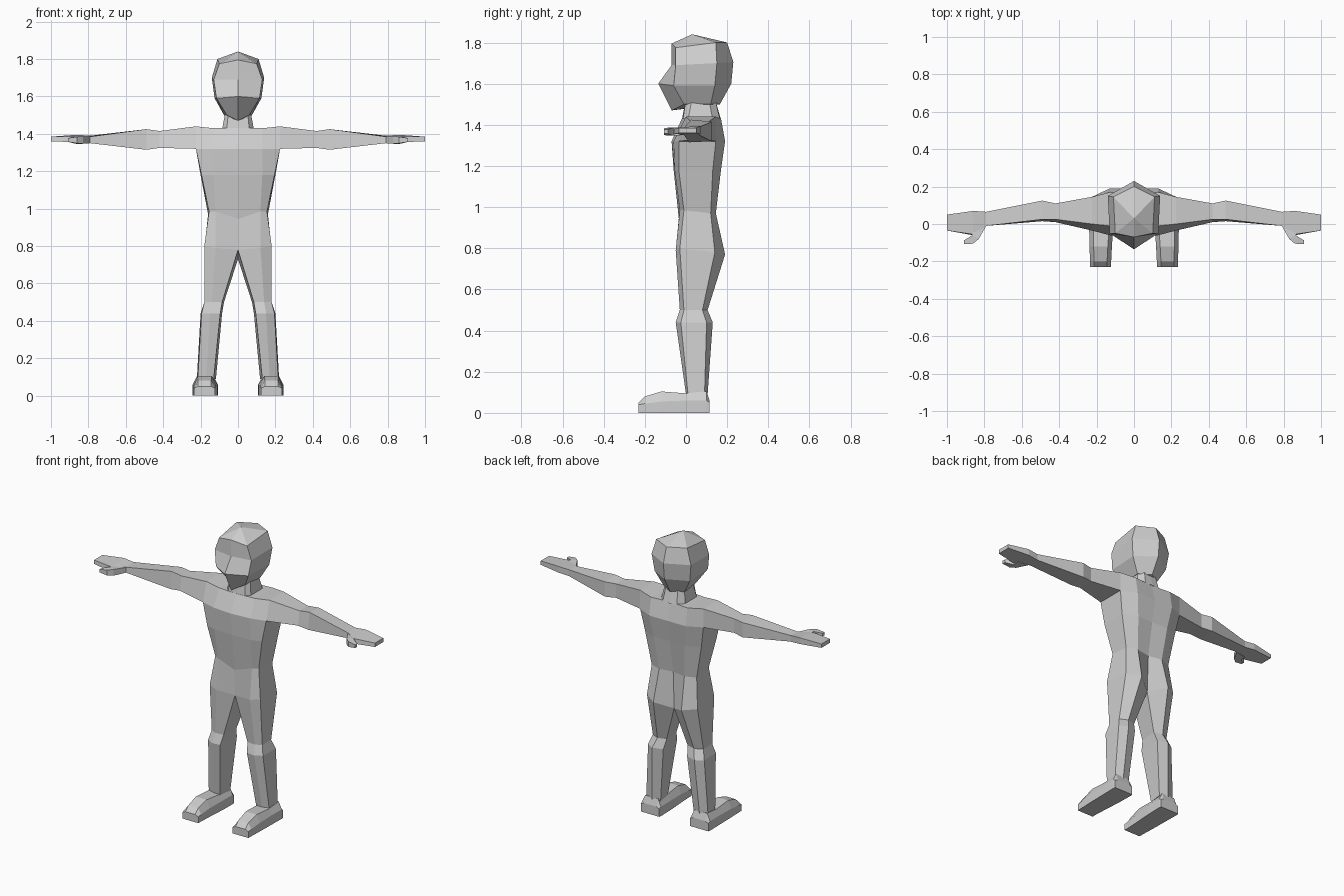
import bpy, bmesh

skin = bpy.data.materials.new("light_grey")
skin.diffuse_color = (0.62, 0.62, 0.62, 1)


def loft(bm, rings, closed=True, caps=(False, False), skip=()):
    """Bridge successive rings of points; skip drops the closing face of some spans."""
    vs = [[bm.verts.new(p) for p in r] for r in rings]
    n = len(rings[0])
    for i in range(len(vs) - 1):
        for j in range(n if closed else n - 1):
            if j == n - 1 and i in skip:
                continue
            k = (j + 1) % n
            bm.faces.new((vs[i][j], vs[i][k], vs[i + 1][k], vs[i + 1][j]))
    for use, ring in zip(caps, (vs[0], vs[-1])):
        if use:
            bm.faces.new(ring)
    return vs


def finish(name, bm):
    """Mirror across x, weld the seam and make a flat-shaded object."""
    dup = bmesh.ops.duplicate(bm, geom=bm.verts[:] + bm.edges[:] + bm.faces[:])
    for v in dup["geom"]:
        if isinstance(v, bmesh.types.BMVert):
            v.co.x *= -1
    bmesh.ops.remove_doubles(bm, verts=bm.verts[:], dist=0.0005)
    bmesh.ops.recalc_face_normals(bm, faces=bm.faces[:])
    me = bpy.data.meshes.new(name)
    bm.to_mesh(me)
    bm.free()
    me.materials.append(skin)
    ob = bpy.data.objects.new(name, me)
    bpy.context.collection.objects.link(ob)
    return ob


def level(z, pts):
    return [(x, y, z) for x, y in pts]


# Body: torso half, from chest to crotch
bm = bmesh.new()
hip = [(0, -.03, .78), (.12, -.05, .79), (.18, -.03, .80),
       (.18, .14, .78), (.10, .19, .77), (0, .12, .73)]
loft(bm, [
    level(1.32, [(0, -.07), (.13, -.06), (.225, -.035), (.225, .145), (.13, .19), (0, .19)]),
    level(1.18, [(0, -.06), (.13, -.055), (.195, -.035), (.20, .13), (.11, .17), (0, .165)]),
    [(0, -.035, .945), (.12, -.03, .985), (.155, -.01, .985),
     (.16, .12, .97), (.09, .145, .97), (0, .13, .97)],
    hip], closed=False)

# Legs
loft(bm, [
    hip,
    level(.50, [(.085, -.025), (.14, -.03), (.18, -.01), (.18, .08), (.13, .105), (.075, .09)]),
    level(.44, [(.095, -.045), (.15, -.05), (.195, -.025), (.20, .10), (.15, .13), (.085, .11)]),
    level(.09, [(.13, 0), (.17, 0), (.215, .01), (.22, .09), (.17, .105), (.118, .09)])],
    caps=(False, True))

# Shoulders, arms and hands: (x, front bottom, front top, back top, back bottom)
arm = [
    (0, (-.07, 1.32), (-.02, 1.43), (.16, 1.43), (.19, 1.32)),
    (.13, (-.06, 1.32), (-.01, 1.43), (.17, 1.43), (.19, 1.32)),
    (.225, (-.035, 1.32), (0, 1.44), (.145, 1.44), (.145, 1.32)),
    (.42, (.01, 1.325), (.025, 1.415), (.11, 1.415), (.11, 1.325)),
    (.49, (.015, 1.315), (.025, 1.425), (.125, 1.415), (.125, 1.32)),
    (.79, (-.01, 1.35), (-.01, 1.385), (.065, 1.39), (.065, 1.35)),
    (.86, (-.06, 1.355), (-.055, 1.385), (.07, 1.395), (.07, 1.355)),
    (1.0, (-.035, 1.36), (-.035, 1.385), (.05, 1.385), (.05, 1.36))]
loft(bm, [[(x, y, z) for y, z in pts] for x, *pts in arm],
     caps=(False, True), skip=(0, 1))
finish("body", bm)

# Thumbs: inner and outer edge points of each section
bm = bmesh.new()
thumb = [((.79, -.01), (.87, -.03), .017), ((.83, -.08), (.865, -.06), .02),
         ((.86, -.105), (.88, -.07), .017), ((.91, -.108), (.91, -.088), .01)]
loft(bm, [[(*a, 1.367 - h), (*a, 1.367 + h), (*b, 1.367 + h), (*b, 1.367 - h)]
          for a, b, h in thumb], caps=(True, True))
finish("thumbs", bm)

# Feet: (y, inner x, outer x, top height, side height)
bm = bmesh.new()
foot = [(-.23, .122, .235, .05, .04), (-.20, .122, .235, .08, .045),
        (-.12, .118, .238, .104, .055), (0, .11, .24, .095, .06),
        (.10, .108, .242, .105, .06), (.115, .11, .24, .06, .05)]
loft(bm, [[(a, y, 0), (b, y, 0), (b, y, s), (b - .022, y, t), (a + .022, y, t), (a, y, s)]
          for y, a, b, t, s in foot], caps=(True, True))
finish("feet", bm)

# Neck
bm = bmesh.new()
loft(bm, [
    level(1.53, [(0, .0), (.05, .0), (.065, .03), (.065, .11), (.04, .14), (0, .14)]),
    level(1.425, [(0, -.02), (.06, -.015), (.085, .01), (.085, .13), (.05, .165), (0, .17)])],
    closed=False)
finish("neck", bm)

# Head: front centre, front side, back side, back centre of each level
bm = bmesh.new()
rings = loft(bm, [
    [(0, -.07, 1.795), (.10, -.05, 1.775), (.11, .145, 1.80), (0, .20, 1.80)],
    [(0, -.07, 1.69), (.13, -.05, 1.69), (.14, .15, 1.70), (0, .23, 1.705)],
    [(0, -.135, 1.60), (.115, -.06, 1.59), (.125, .14, 1.59), (0, .22, 1.60)],
    [(0, -.07, 1.47), (.06, -.01, 1.50), (.075, .12, 1.50), (0, .165, 1.50)]],
    closed=False)
crown = bm.verts.new((0, .03, 1.84))
for a, b in zip(rings[0], rings[0][1:]):
    bm.faces.new((crown, a, b))
bm.faces.new(rings[-1])
finish("head", bm)
